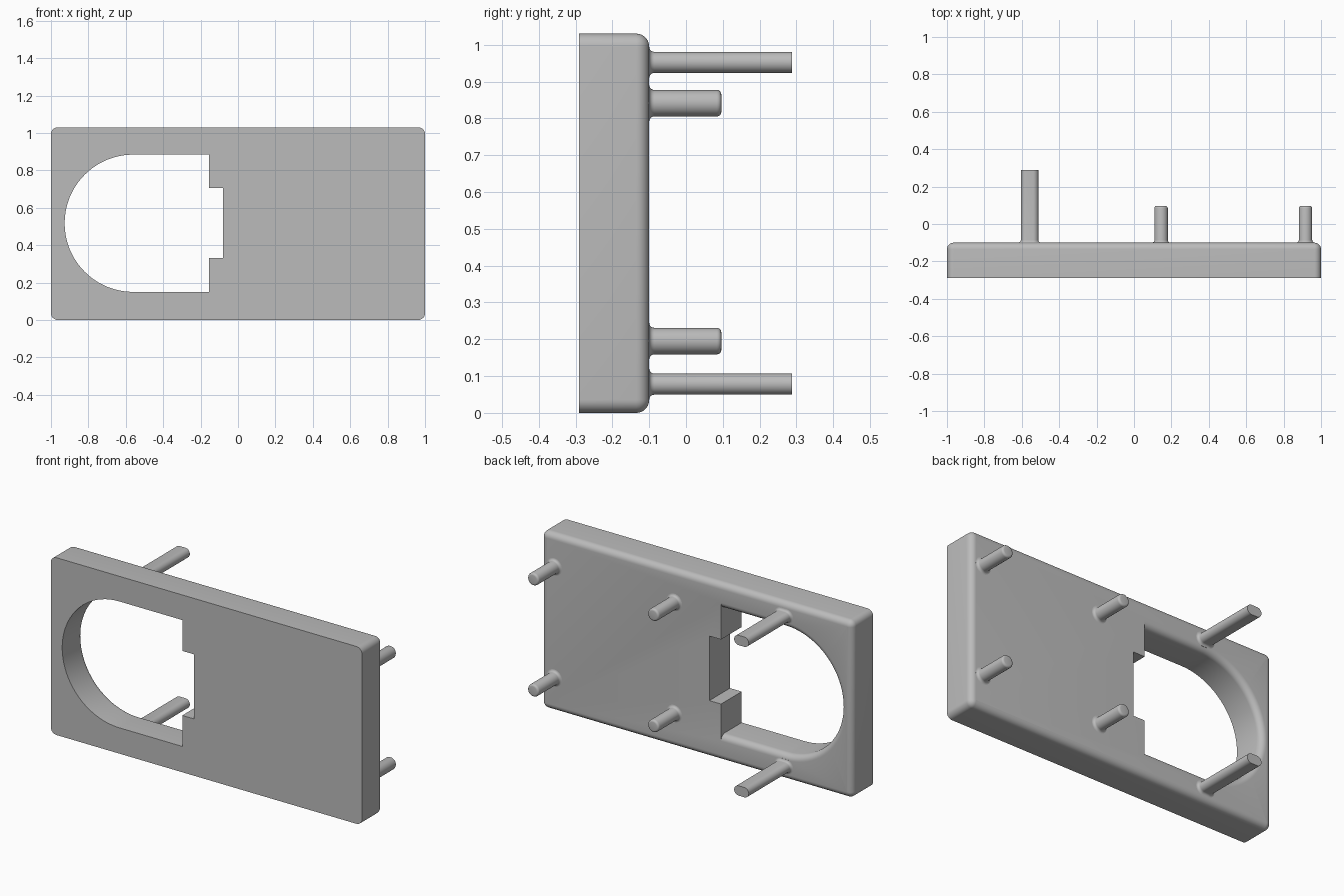
import bpy, bmesh, math

if "Cube" in bpy.data.objects:
    bpy.data.objects.remove(bpy.data.objects["Cube"])

FRONT, BACK = -0.29, -0.10     # plate faces
MID = 0.515                    # half the plate height
R = 0.035                      # edge rounding

grey = bpy.data.materials.new("plain grey")
grey.diffuse_color = (0.5, 0.5, 0.5, 1)
grey.use_nodes = True
grey.node_tree.nodes["Principled BSDF"].inputs["Base Color"].default_value = grey.diffuse_color


def rounded_rect(cx, cz, w, h, r, n=8):
    """Outline in the xz plane from half sizes w, h and corner radius r."""
    pts = []
    for q, (sx, sz) in enumerate(((1, 1), (-1, 1), (-1, -1), (1, -1))):
        for i in range(n + 1):
            a = (q + i / n) * math.pi / 2
            pts.append((cx + sx * (w - r) + r * math.cos(a),
                        cz + sz * (h - r) + r * math.sin(a)))
    return pts


def loft(name, rings):
    """Solid through (y, outline) rings with capped ends."""
    bm = bmesh.new()
    loops = [[bm.verts.new((x, y, z)) for x, z in pts] for y, pts in rings]
    n = len(loops[0])
    for a, b in zip(loops, loops[1:]):
        for i in range(n):
            j = (i + 1) % n
            bm.faces.new((a[i], a[j], b[j], b[i]))
    bm.faces.new(loops[0])
    bm.faces.new(loops[-1])
    bmesh.ops.remove_doubles(bm, verts=bm.verts, dist=1e-5)
    bmesh.ops.recalc_face_normals(bm, faces=bm.faces)
    mesh = bpy.data.meshes.new(name)
    bm.to_mesh(mesh)
    bm.free()
    mesh.materials.append(grey)
    ob = bpy.data.objects.new(name, mesh)
    bpy.context.collection.objects.link(ob)
    return ob


def activate(ob):
    bpy.ops.object.select_all(action='DESELECT')
    ob.select_set(True)
    bpy.context.view_layer.objects.active = ob


def smooth(ob):
    activate(ob)
    bpy.ops.object.shade_smooth_by_angle(angle=math.radians(30))


def quarter(n=7):
    return [i / n * math.pi / 2 for i in range(n + 1)]


# Plate with rounded corners and a rounded back rim
def plate_outline(d):
    return rounded_rect(0, MID, 1 - d, MID - d, R + 0.001 - d)


plate = loft("plate", [(FRONT, plate_outline(0))] +
             [(BACK - R + R * math.sin(t), plate_outline(R * (1 - math.cos(t))))
              for t in quarter()])


# Round-ended window, its rim widening towards the back
def window_outline(d):
    r = 0.367 + d
    arc = [math.pi * (0.5 + i / 40) for i in range(41)]
    return [(-0.56 + r * math.cos(a), MID + 0.002 + r * math.sin(a)) for a in arc] + \
           [(-0.155, MID + 0.002 - r), (-0.155, MID + 0.002 + r)]


window = loft("window_cutter", [(-0.4, window_outline(0))] +
              [(BACK - R + R * math.sin(t), window_outline(R * (1 - math.cos(t))))
               for t in quarter()] + [(0, window_outline(R))])

# Square notch beside the window
notch = loft("notch_cutter", [(y, [(-0.3, 0.33), (-0.08, 0.33), (-0.08, 0.705), (-0.3, 0.705)])
                              for y in (-0.4, 0)])

for cutter in (window, notch):
    activate(plate)
    mod = plate.modifiers.new("cut", 'BOOLEAN')
    mod.operation, mod.solver, mod.object = 'DIFFERENCE', 'EXACT', cutter
    bpy.ops.object.modifier_apply(modifier=mod.name)
    bpy.data.objects.remove(cutter)
smooth(plate)


# Pins on the back, flared at the base, optionally rounded at the tip
def pin(name, cx, cz, w, h, tip_y, tip_r):
    f = 0.014

    def outline(d):
        return rounded_rect(cx, cz, w + d, h + d, h + d)

    rings = [(BACK - 0.02, outline(f))]
    rings += [(BACK + f - f * math.cos(t), outline(f - f * math.sin(t))) for t in quarter(5)]
    if tip_r:
        rings += [(tip_y - tip_r + tip_r * math.sin(t), outline(-tip_r * (1 - math.cos(t))))
                  for t in quarter(4)]
    else:
        rings.append((tip_y, outline(0)))
    smooth(loft(name, rings))


for side, s in (("lower", -1), ("upper", 1)):
    pin(side + "_long_pin", -0.558, MID + s * 0.437, 0.047, 0.0285, 0.288, 0)
    for place, x in (("inner", 0.145), ("outer", 0.917)):
        pin(f"{side}_{place}_short_pin", x, MID + 0.003 + s * 0.323, 0.036, 0.036, 0.096, 0.012)
